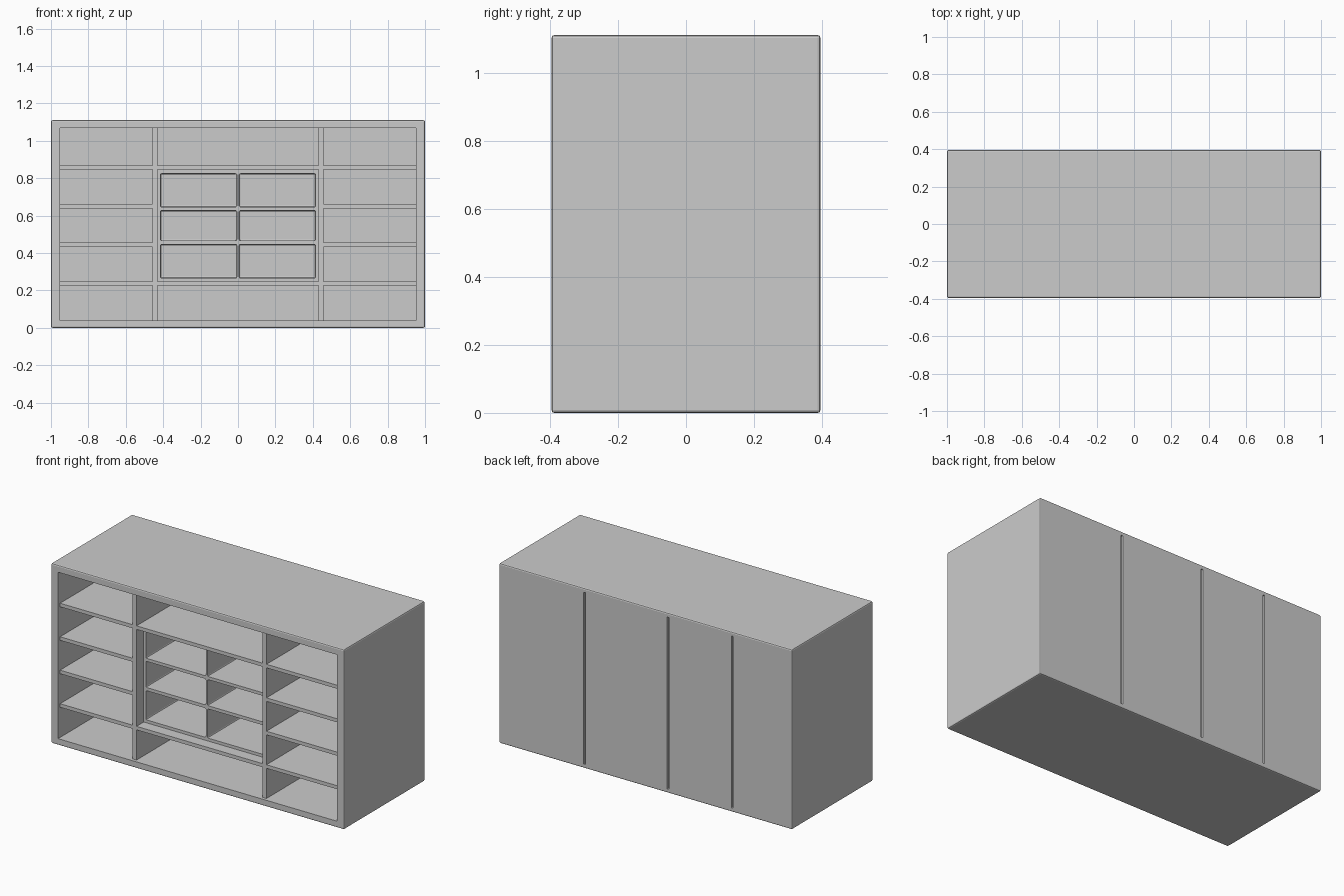
import bpy, bmesh

if "Cube" in bpy.data.objects:
    bpy.data.objects.remove(bpy.data.objects["Cube"])

grey = bpy.data.materials.new("plain_grey")
grey.diffuse_color = (0.6, 0.6, 0.6, 1)
grey.use_nodes = True
grey.node_tree.nodes["Principled BSDF"].inputs["Base Color"].default_value = grey.diffuse_color

BACK = 0.37          # inner face of the back panel
SHELF_FRONT = -0.375  # shelves sit slightly behind the frame
CUBBY_FRONT = -0.305  # central insert is set further back


def box(name, x0, x1, y0, y1, z0, z1, bevel=0.0):
    bm = bmesh.new()
    bmesh.ops.create_cube(bm, size=1)
    for v in bm.verts:
        v.co = (x1 if v.co.x > 0 else x0,
                y1 if v.co.y > 0 else y0,
                z1 if v.co.z > 0 else z0)
    if bevel:
        bmesh.ops.bevel(bm, geom=bm.edges[:], offset=bevel, segments=2,
                        profile=0.5, affect='EDGES')
    me = bpy.data.meshes.new(name)
    bm.to_mesh(me)
    bm.free()
    ob = bpy.data.objects.new(name, me)
    bpy.context.collection.objects.link(ob)
    me.materials.append(grey)
    return ob


def cut(target, cutters):
    bpy.context.view_layer.objects.active = target
    for c in cutters:
        m = target.modifiers.new("cut", 'BOOLEAN')
        m.operation = 'DIFFERENCE'
        m.solver = 'EXACT'
        m.object = c
        bpy.ops.object.modifier_apply(modifier=m.name)
        bpy.data.objects.remove(c)


# Outer case with front opening and three seams in the back
case = box("case", -1, 1, -0.395, 0.395, 0, 1.11, 0.008)
cutters = [box("opening_cutter", -0.952, 0.952, -0.6, BACK, 0.04, 1.067)]
for x in (0.417, -0.153, -0.592):
    cutters.append(box("seam_cutter", x - 0.006, x + 0.006, 0.383, 0.5, 0.025, 1.085))
cut(case, cutters)

# Upright dividers
for s, side in ((-1, "left"), (1, "right")):
    xs = sorted((s * 0.43, s * 0.457))
    box(side + "_divider", *xs, SHELF_FRONT, BACK, 0.04, 1.067)

# Shelves: four on each side, two across the middle
for i, (z0, z1) in enumerate(((0.226, 0.248), (0.433, 0.455),
                              (0.639, 0.661), (0.846, 0.868))):
    box("left_shelf", -0.952, -0.457, SHELF_FRONT, BACK, z0, z1)
    box("right_shelf", 0.457, 0.952, SHELF_FRONT, BACK, z0, z1)
    if i in (0, 3):
        box("middle_shelf", -0.43, 0.43, SHELF_FRONT, BACK, z0, z1)

# Central insert with six softly rounded pigeonholes
cubby = box("pigeonhole_insert", -0.43, 0.43, CUBBY_FRONT, BACK, 0.248, 0.846)
cells = []
for x0, x1 in ((-0.415, -0.006), (0.006, 0.415)):
    for z0, z1 in ((0.266, 0.446), (0.466, 0.627), (0.646, 0.824)):
        cells.append(box("cell_cutter", x0, x1, -0.5, BACK - 0.015, z0, z1, 0.007))
cut(cubby, cells)
